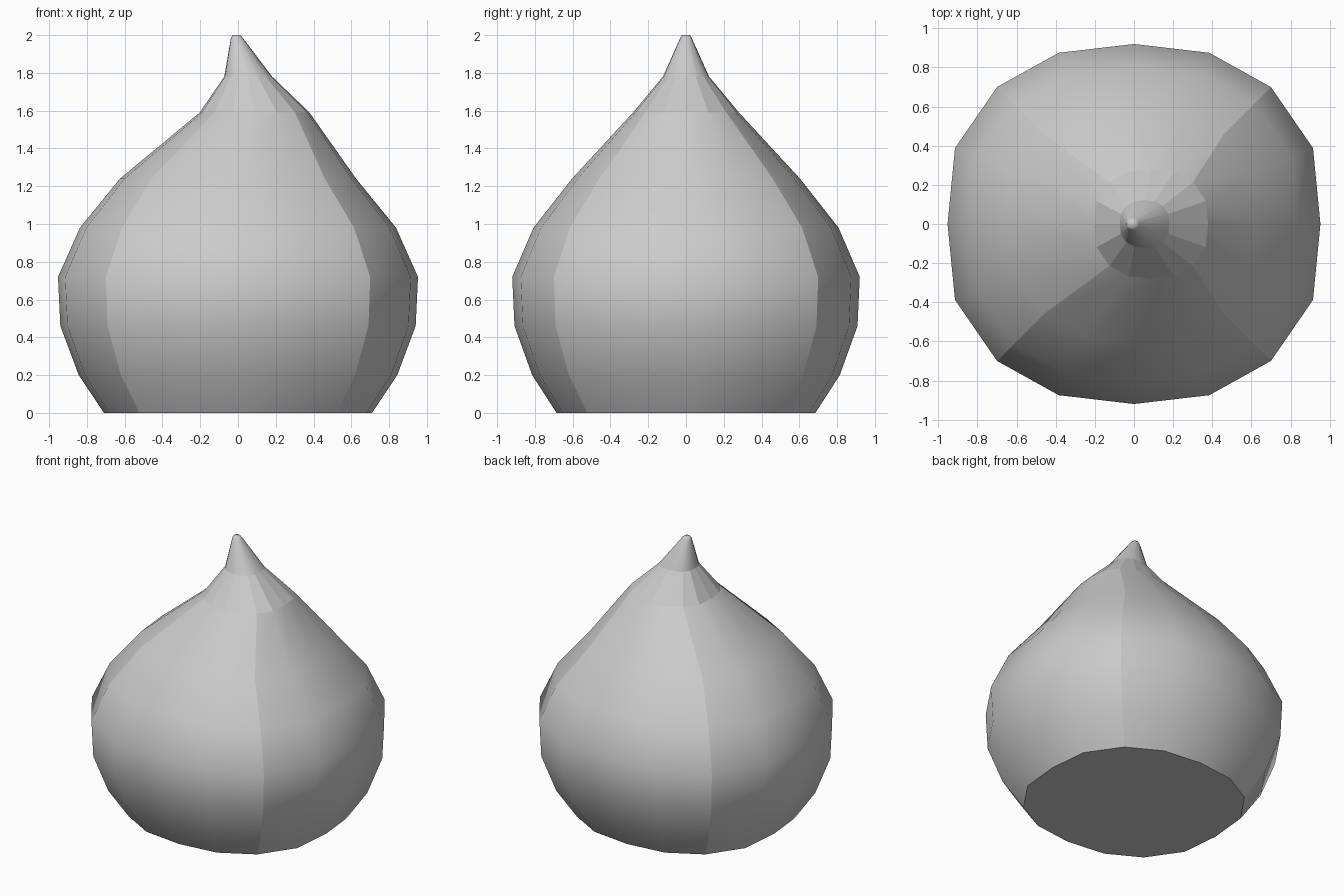
import bpy, bmesh

if "Cube" in bpy.data.objects:
    bpy.data.objects.remove(bpy.data.objects["Cube"])

# Quarter outline of the rounded-square bulb, mirrored to 16 sides
Q = [(0.953, 0), (0.915, 0.388), (0.70, 0.70), (0.385, 0.875), (0, 0.92)]
OUTLINE = (Q[:4] + [(-x, y) for x, y in reversed(Q[1:])]
           + [(-x, -y) for x, y in Q[:4]] + [(x, -y) for x, y in reversed(Q[1:])])

# Rings: height, centre x, scale of the outline
RINGS = [(0, 0, 0.745), (0.2, 0, 0.885), (0.46, 0, 0.987), (0.72, 0, 1.0),
         (0.98, 0, 0.878), (1.24, 0, 0.656), (1.59, 0.088, 0.305),
         (1.78, 0.054, 0.133), (1.985, -0.006, 0.033), (2.0, -0.008, 0.022)]

bm = bmesh.new()
rings = [[bm.verts.new((cx + x * s, y * s, z)) for x, y in OUTLINE]
         for z, cx, s in RINGS]

# Side walls: smooth petals, faceted neck, smooth tip
for k, (low, high) in enumerate(zip(rings, rings[1:])):
    for i in range(16):
        j = (i + 1) % 16
        f = bm.faces.new((low[i], low[j], high[j], high[i]))
        f.smooth = k != 6

# Flat base and tip cap
bm.faces.new(rings[0][::-1])
bm.faces.new(rings[-1]).smooth = True

# Creases at the base, around the neck and along the four corners
for r in (0, 6, 7):
    for i in range(16):
        bm.edges.get((rings[r][i], rings[r][(i + 1) % 16])).smooth = False
for i in (2, 6, 10, 14):
    for k in range(6):
        bm.edges.get((rings[k][i], rings[k + 1][i])).smooth = False
bmesh.ops.recalc_face_normals(bm, faces=bm.faces)

mesh = bpy.data.meshes.new("bulb")
bm.to_mesh(mesh)
bm.free()
bulb = bpy.data.objects.new("bulb", mesh)
bpy.context.collection.objects.link(bulb)
